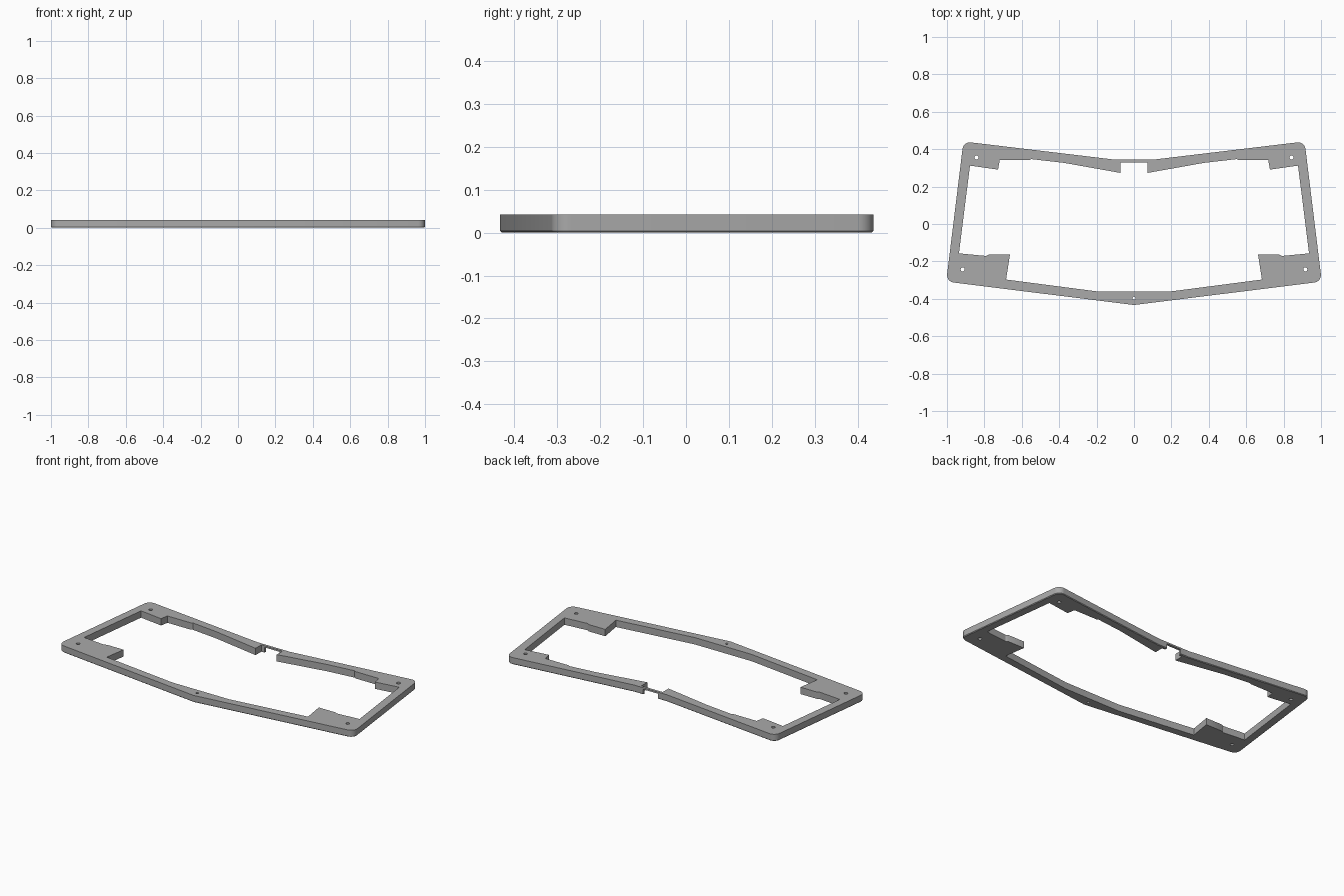
import bpy
import bmesh

HEIGHT = 0.042

cube = bpy.data.objects.get("Cube")
if cube:
    bpy.data.objects.remove(cube, do_unlink=True)

grey = bpy.data.materials.new("plain grey")
grey.use_nodes = True
colour = (0.4, 0.4, 0.4, 1)
grey.diffuse_color = colour
grey.node_tree.nodes["Principled BSDF"].inputs["Base Color"].default_value = colour


def mirrored(half):
    """Close a right-hand half outline with its mirror image."""
    return half + [(-x, y) for x, y in reversed(half) if x > 0]


def prism(name, outline, z0, z1, corners=(), radius=0.0, chamfer=0.0):
    """Extrude an outline, round chosen corners, chamfer the lower rim."""
    bm = bmesh.new()
    base = bm.faces.new([bm.verts.new((x, y, z0)) for x, y in outline])
    top = bmesh.ops.extrude_face_region(bm, geom=[base])["geom"]
    for v in top:
        if isinstance(v, bmesh.types.BMVert):
            v.co.z = z1
    bmesh.ops.recalc_face_normals(bm, faces=bm.faces)
    upright = [e for e in bm.edges
               if abs(e.verts[0].co.z - e.verts[1].co.z) > 1e-4
               and any(abs(abs(e.verts[0].co.x) - cx) < 1e-4
                       and abs(e.verts[0].co.y - cy) < 1e-4 for cx, cy in corners)]
    if upright:
        bmesh.ops.bevel(bm, geom=upright, offset=radius, segments=8,
                        profile=0.5, affect='EDGES')
    if chamfer:
        rim = [e for e in bm.edges if all(abs(v.co.z - z0) < 1e-5 for v in e.verts)]
        bmesh.ops.bevel(bm, geom=rim, offset=chamfer, segments=1, affect='EDGES')
    bmesh.ops.recalc_face_normals(bm, faces=bm.faces)
    mesh = bpy.data.meshes.new(name)
    bm.to_mesh(mesh)
    bm.free()
    mesh.materials.append(grey)
    obj = bpy.data.objects.new(name, mesh)
    bpy.context.collection.objects.link(obj)
    return obj


# Outer body: angled outline with rounded corners
back_corner, front_corner = (0.912, 0.441), (1.004, -0.308)
frame = prism("case_frame",
              mirrored([(0.11, 0.345), back_corner, front_corner, (0, -0.433)]),
              0, HEIGHT, [back_corner, front_corner], 0.04, 0.004)

# Central opening with corner tabs and rear cable bay
opening = mirrored([
    (0.072, 0.329), (0.072, 0.273), (0.375, 0.327), (0.55, 0.347),
    (0.56, 0.341), (0.718, 0.341), (0.727, 0.291), (0.877, 0.312),
    (0.936, -0.157), (0.79, -0.171), (0.775, -0.163), (0.663, -0.163),
    (0.684, -0.297), (0.193, -0.361)])
cutters = [prism("opening_cutter", opening, -0.1, 0.1)]

# Cable slot beneath the thin rear bridge
cutters.append(prism("cable_slot_cutter",
                     mirrored([(0.05, 0.4), (0.05, 0.3)]), -0.1, 0.032))

# Screw holes
holes = [(0, -0.396, 0.008)]
for side in (-1, 1):
    holes += [(side * 0.842, 0.355, 0.011), (side * 0.916, -0.243, 0.011)]
for x, y, r in holes:
    bpy.ops.mesh.primitive_cylinder_add(vertices=24, radius=r, depth=0.3, location=(x, y, 0))
    hole = bpy.context.object
    hole.name = "screw_hole_cutter"
    hole.data.materials.append(grey)
    cutters.append(hole)

# Apply the cuts and discard the cutters
for cutter in cutters:
    mod = frame.modifiers.new("cut", 'BOOLEAN')
    mod.operation, mod.solver, mod.object = 'DIFFERENCE', 'EXACT', cutter
bpy.ops.object.select_all(action='DESELECT')
frame.select_set(True)
bpy.context.view_layer.objects.active = frame
for mod in list(frame.modifiers):
    bpy.ops.object.modifier_apply(modifier=mod.name)
for cutter in cutters:
    bpy.data.objects.remove(cutter, do_unlink=True)
bpy.ops.object.shade_smooth_by_angle(angle=0.5)
